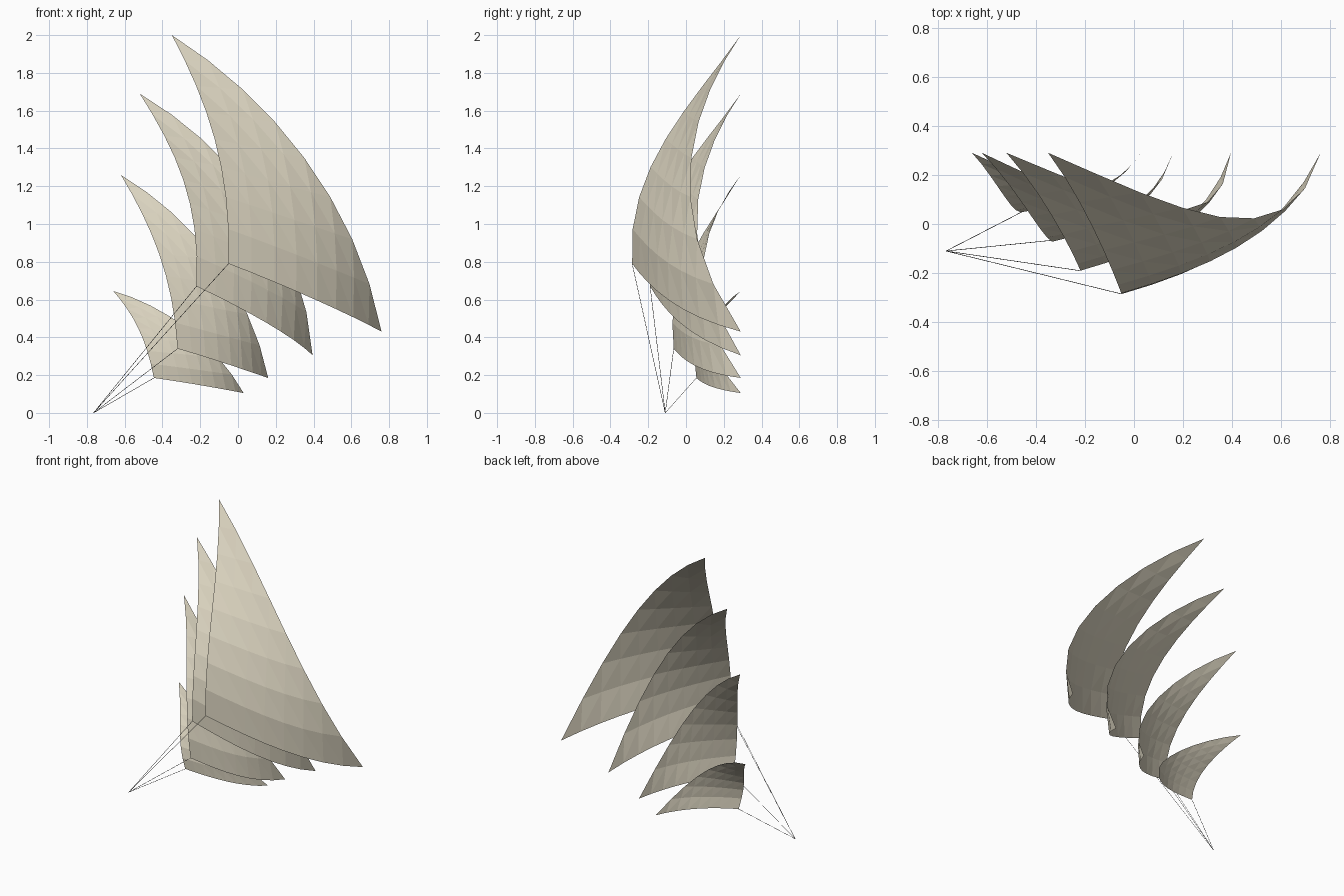
import bpy, bmesh, math
from mathutils import Vector, Matrix

if "Cube" in bpy.data.objects:
    bpy.data.objects.remove(bpy.data.objects["Cube"])


def material(name, rgb):
    m = bpy.data.materials.new(name)
    m.diffuse_color = (*rgb, 1)
    m.use_nodes = True
    m.node_tree.nodes["Principled BSDF"].inputs["Base Color"].default_value = m.diffuse_color
    return m


CLOTH = material("cream cloth", (0.70, 0.65, 0.52))
ROPE = material("dark rope", (0.03, 0.03, 0.03))
ANCHOR = Vector((-0.765, -0.11, 0.0))
N = 8

# Corners of each sail (peak, outer tip, inner foot) and size of its belly
SAILS = [
    ((-0.35, 0.29, 2.00), (0.76, 0.29, 0.43), (-0.05, -0.285, 0.79), 1.00),
    ((-0.52, 0.29, 1.69), (0.395, 0.29, 0.305), (-0.22, -0.19, 0.67), 0.93),
    ((-0.62, 0.29, 1.26), (0.16, 0.29, 0.185), (-0.32, -0.065, 0.34), 0.73),
    ((-0.66, 0.29, 0.645), (0.03, 0.29, 0.105), (-0.445, 0.055, 0.185), 0.50),
]

# Points a third and two thirds along each edge of the largest sail
EDGES = {
    (0, 1): ((0.14, 0.085, 1.60), (0.53, 0.03, 1.07)),
    (1, 2): ((0.55, 0.01, 0.535), (0.27, -0.17, 0.66)),
    (2, 0): ((-0.08, -0.21, 1.25), (-0.185, 0.02, 1.64)),
}


def frame(a, b, c):
    """Rotation whose columns are: along the leech, across it, out of the sail."""
    e1 = (a - b).normalized()
    n = (a - c).cross(b - c).normalized()
    return Matrix((e1, n.cross(e1), n)).transposed()


big = [Vector(p) for p in SAILS[0][:3]]
big_inv = frame(*big).transposed()


def sail_patch(corners, size):
    """Cubic triangular patch through the three curved edges."""
    turn = frame(*corners) @ big_inv
    ctrl = {}
    for k in range(3):
        ctrl[tuple(3 if j == k else 0 for j in range(3))] = corners[k]
    mid = Vector()
    for (i, j), pts in EDGES.items():
        q = []
        for t, p in zip((1 / 3, 2 / 3), pts):
            off = Vector(p) - big[i].lerp(big[j], t)
            q.append(corners[i].lerp(corners[j], t) + turn @ off * size)
        p0, p3 = corners[i], corners[j]
        c1 = (-5 * p0 + 18 * q[0] - 9 * q[1] + 2 * p3) / 6
        c2 = (2 * p0 - 9 * q[0] + 18 * q[1] - 5 * p3) / 6
        for c, (wi, wj) in ((c1, (2, 1)), (c2, (1, 2))):
            key = [0, 0, 0]
            key[i], key[j] = wi, wj
            ctrl[tuple(key)] = c
            mid += c
    ctrl[(1, 1, 1)] = mid / 4 - sum(corners, Vector()) / 6

    def point(w):
        out = Vector()
        for k, p in ctrl.items():
            f = 6
            for e, x in zip(k, w):
                f *= x ** e / math.factorial(e)
            out += p * f
        return out
    return point


def finish(bm, name, mat):
    me = bpy.data.meshes.new(name)
    bm.to_mesh(me)
    bm.free()
    me.materials.append(mat)
    bpy.context.collection.objects.link(bpy.data.objects.new(name, me))


def make_sail(name, corners, size):
    point = sail_patch(corners, size)
    bm = bmesh.new()
    v = {}
    for i in range(N + 1):
        for j in range(N + 1 - i):
            v[i, j] = bm.verts.new(point((i / N, j / N, (N - i - j) / N)))
    for i in range(N):
        for j in range(N - i):
            bm.faces.new((v[i, j], v[i + 1, j], v[i, j + 1]))
            if i + j < N - 1:
                bm.faces.new((v[i + 1, j], v[i + 1, j + 1], v[i, j + 1]))
    finish(bm, name, CLOTH)


def make_line(name, a, b, r=0.0012):
    d = b - a
    bm = bmesh.new()
    bmesh.ops.create_cone(
        bm, cap_ends=True, segments=4, radius1=r, radius2=r, depth=d.length,
        matrix=Matrix.Translation((a + b) / 2) @ d.to_track_quat('Z', 'Y').to_matrix().to_4x4())
    finish(bm, name, ROPE)


# Four nested sails, each tied back to one ground anchor
for k, (a, b, c, size) in enumerate(SAILS, 1):
    corners = [Vector(a), Vector(b), Vector(c)]
    make_sail(f"sail_{k}", corners, size)
    make_line(f"tether_{k}", ANCHOR, corners[2])
